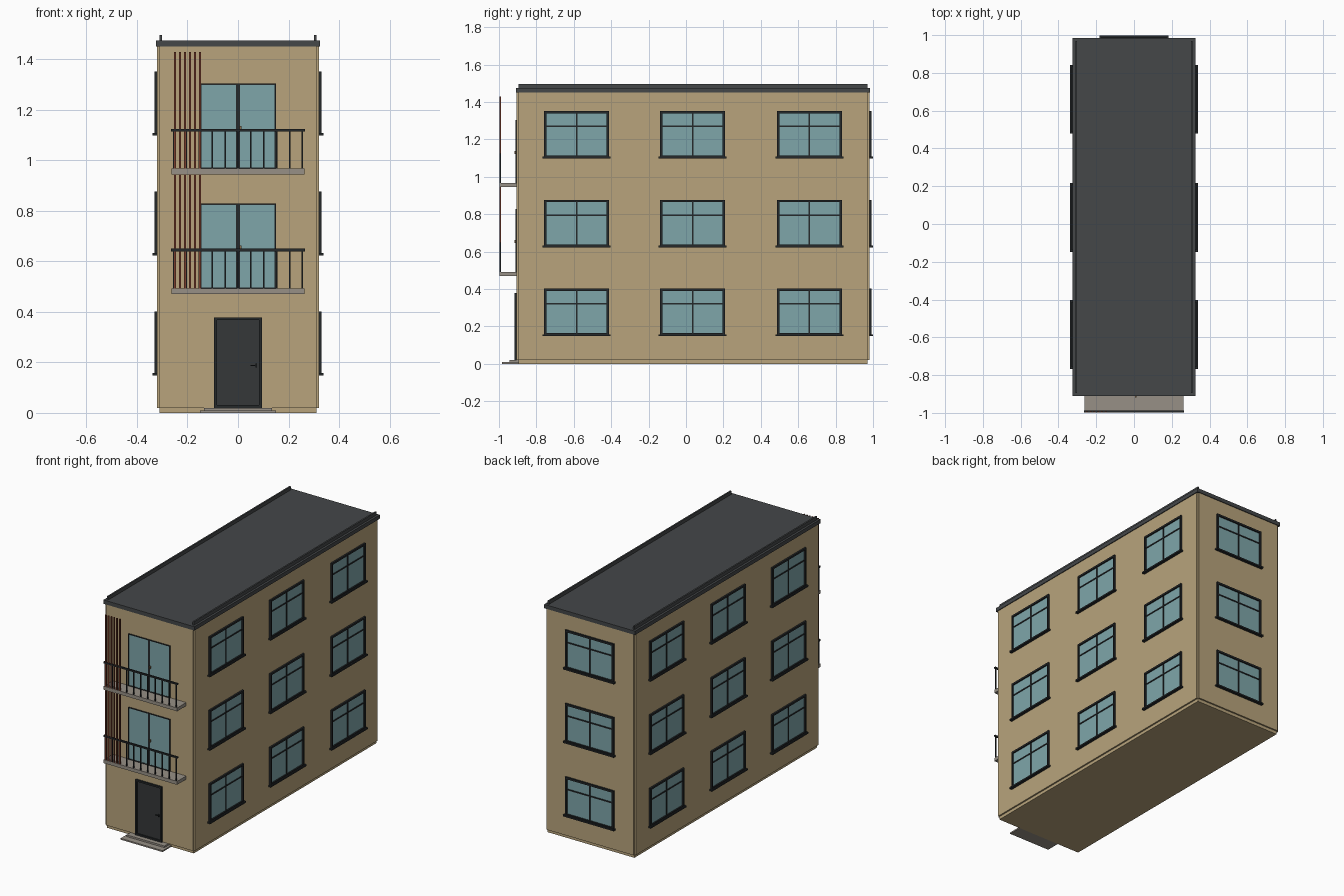
import bpy
import bmesh
from mathutils import Matrix, Vector
from math import pi

cube = bpy.data.objects.get("Cube")
if cube:
    bpy.data.objects.remove(cube, do_unlink=True)


def material(name, r, g, b):
    m = bpy.data.materials.new(name)
    m.use_nodes = True
    m.diffuse_color = (r, g, b, 1)
    bsdf = next(n for n in m.node_tree.nodes if n.type == 'BSDF_PRINCIPLED')
    bsdf.inputs["Base Color"].default_value = (r, g, b, 1)
    return m


WALL = material("tan plaster", 0.48, 0.37, 0.20)
ROOF = material("slate grey", 0.058, 0.063, 0.066)
FRAME = material("dark frame", 0.018, 0.021, 0.023)
GLASS = material("blue glass", 0.21, 0.38, 0.40)
STONE = material("grey concrete", 0.31, 0.28, 0.24)
WOOD = material("red wood", 0.19, 0.045, 0.025)
DOOR = material("charcoal door", 0.035, 0.038, 0.040)
BRASS = material("bronze handle", 0.25, 0.15, 0.07)


def boxes(name, mat, specs, place=None):
    """One object from boxes given as (x0, x1, y0, y1, z0, z1)."""
    bm = bmesh.new()
    for x0, x1, y0, y1, z0, z1 in specs:
        centre = Vector(((x0 + x1) / 2, (y0 + y1) / 2, (z0 + z1) / 2))
        size = Matrix.Diagonal((x1 - x0, y1 - y0, z1 - z0, 1))
        bmesh.ops.create_cube(bm, size=1, matrix=Matrix.Translation(centre) @ size)
    mesh = bpy.data.meshes.new(name)
    bm.to_mesh(mesh)
    bm.free()
    mesh.materials.append(mat)
    obj = bpy.data.objects.new(name, mesh)
    bpy.context.collection.objects.link(obj)
    if place:
        obj.matrix_world = place
    return obj


def frame(w, z0, z1, t, y0, y1):
    """Four bars around an opening of half width w."""
    return [(-w, -w + t, y0, y1, z0, z1), (w - t, w, y0, y1, z0, z1),
            (-w + t, w - t, y0, y1, z1 - t, z1), (-w + t, w - t, y0, y1, z0, z0 + t)]


# Walls: a core with a facade panel on each side
W, F, B, H, P = 0.31, -0.895, 0.97, 1.45, 0.01
boxes("core", WALL, [(-W, W, F, B, 0, H)])
boxes("facade_panels", WALL, [
    (-W - P, -W, F, B, 0.02, H), (W, W + P, F, B, 0.02, H),
    (-W, W, F - P, F, 0.02, H), (-W, W, B, B + P, 0.02, H)])

# Roof with two side parapets
boxes("roof", ROOF, [(-0.325, 0.325, -0.91, 0.985, H, 1.475)])
boxes("roof_parapets", ROOF, [(s * 0.306 - 0.005, s * 0.306 + 0.005, F, B, 1.475, 1.497)
                              for s in (-1, 1)])

# Windows: built facing -y, then turned onto each wall
def window(name, place):
    h = 0.25
    boxes(name + "_glass", GLASS, [(-0.165, 0.165, -0.002, 0.004, 0.01, h - 0.01)], place)
    bars = frame(0.173, 0, h, 0.012, -0.011, 0.004)
    bars += [(-0.004, 0.004, -0.006, 0, 0.01, h - 0.01),
             (-0.165, 0.165, -0.006, 0, 0.165, 0.173)]
    boxes(name + "_frame", FRAME, bars, place)
    boxes(name + "_sill", FRAME, [(-0.182, 0.182, -0.019, 0, -0.004, 0.006)], place)


for floor, z in enumerate((0.152, 0.627, 1.102), 1):
    for column, y in enumerate((-0.585, 0.035, 0.66), 1):
        for side, s in (("left", 1), ("right", -1)):
            window(f"{side}_window_{floor}_{column}",
                   Matrix.Translation((s * 0.32, y, z)) @ Matrix.Rotation(s * pi / 2, 4, 'Z'))
    window(f"back_window_{floor}",
           Matrix.Translation((0, 0.98, z)) @ Matrix.Rotation(pi, 4, 'Z'))

# Balconies with glazed doors and railings
for floor, z in enumerate((0.492, 0.967), 2):
    place = Matrix.Translation((0, 0, z))
    boxes(f"balcony_slab_{floor}", STONE, [(-0.263, 0.263, -0.998, F, -0.022, 0)], place)
    boxes(f"balcony_door_glass_{floor}", GLASS, [(-0.147, 0.147, -0.908, F, 0, 0.335)], place)
    bars = frame(0.15, 0, 0.337, 0.005, -0.911, F) + [(-0.007, 0.007, -0.911, F, 0, 0.335)]
    boxes(f"balcony_door_frame_{floor}", FRAME, bars, place)
    boxes(f"balcony_door_handle_{floor}", BRASS,
          [(0.006, 0.014, -0.918, -0.908, 0.155, 0.17)], place)
    rail = [(-0.265, 0.265, -0.998, -0.988, 0.148, 0.158)]
    for i in range(11):
        x = -0.255 + i * 0.051
        rail.append((x - 0.003, x + 0.003, -0.996, -0.99, 0, 0.15))
    boxes(f"balcony_railing_{floor}", FRAME, rail, place)

# Wooden screen running past both balconies
boxes("wooden_slats", WOOD, [(-0.254 + i * 0.02, -0.246 + i * 0.02, -0.997, -0.989, 0.49, 1.43)
                             for i in range(6)])

# Entrance door and steps
boxes("entrance_door", DOOR, [(-0.085, 0.085, -0.909, F, 0.02, 0.37)])
boxes("entrance_frame", FRAME, frame(0.095, 0.02, 0.378, 0.011, -0.916, F))
boxes("entrance_handle", FRAME, [(0.05, 0.075, -0.918, -0.912, 0.185, 0.19),
                                 (0.07, 0.075, -0.918, -0.905, 0.18, 0.195)])
boxes("entrance_steps", STONE, [(-0.15, 0.15, -0.985, F, 0, 0.009),
                                (-0.135, 0.135, -0.945, F, 0.009, 0.02)])
